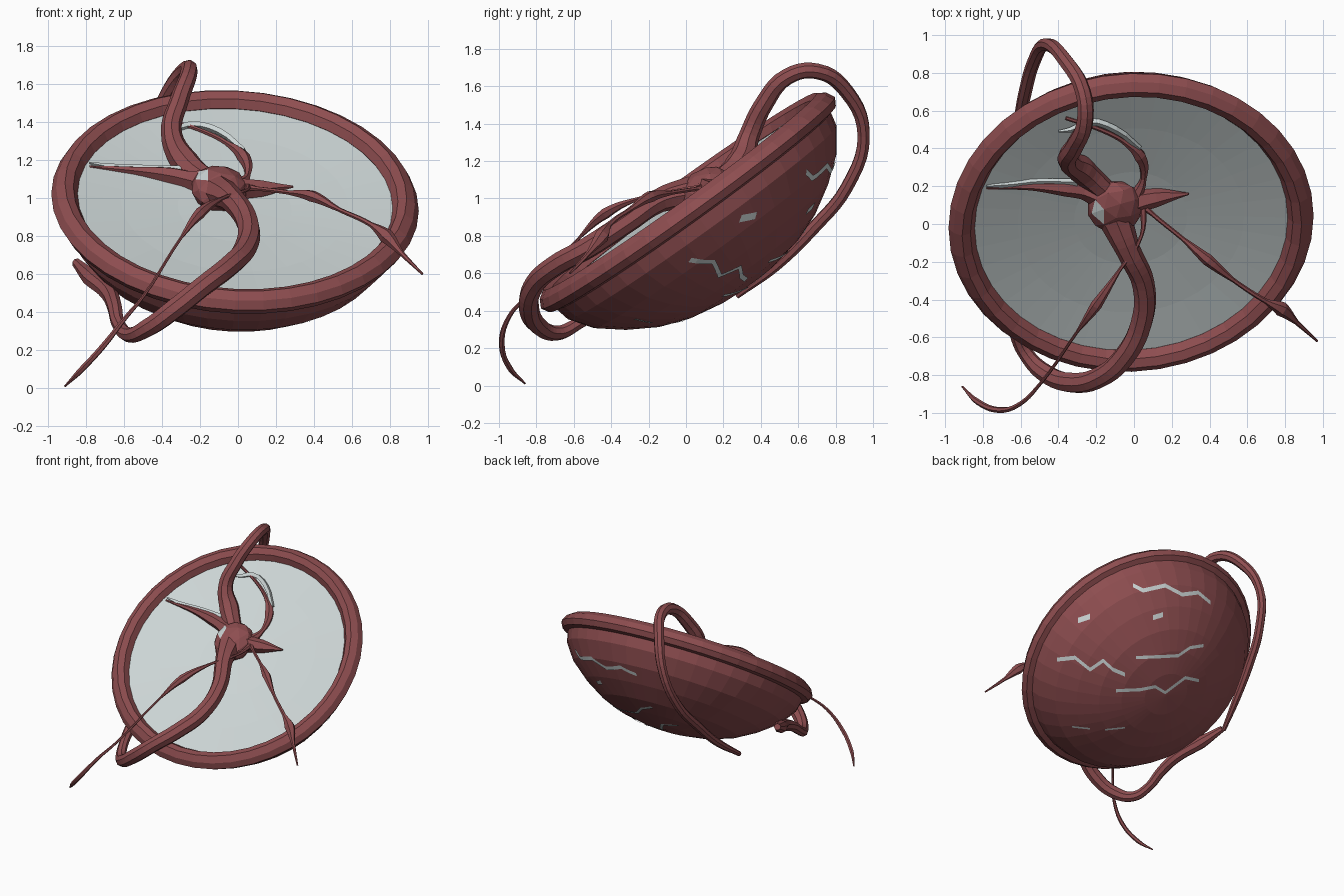
import bpy, bmesh, math
from mathutils import Vector, Matrix
from mathutils.bvhtree import BVHTree

if "Cube" in bpy.data.objects:
    bpy.data.objects.remove(bpy.data.objects["Cube"])


def material(name, col):
    m = bpy.data.materials.new(name)
    m.diffuse_color = (*col, 1)
    m.use_nodes = True
    m.node_tree.nodes["Principled BSDF"].inputs["Base Color"].default_value = m.diffuse_color
    return m


RED = material("dusty red", (0.27, 0.075, 0.08))
PALE = material("pale grey", (0.60, 0.66, 0.66))

# Tilted frame of the dish
N = Vector((0.07, -0.72, 1)).normalized()
X = (Vector((1, 0, 0)) - N * N.x).normalized()
Y = N.cross(X)
FRAME = Matrix.Translation((-0.015, 0.005, 0.985)) @ Matrix((X, Y, N)).transposed().to_4x4()


def add_object(name, mesh, *mats):
    for m in mats:
        mesh.materials.append(m)
    ob = bpy.data.objects.new(name, mesh)
    bpy.context.collection.objects.link(ob)
    return ob


def lathe(name, profile, mat, segs=40, closed=False):
    """Spin (radius, height) points around the dish axis."""
    bm = bmesh.new()
    rings = []
    for r, h in profile:
        if r == 0:
            rings.append([bm.verts.new(FRAME @ Vector((0, 0, h)))] * segs)
        else:
            rings.append([bm.verts.new(FRAME @ Vector((r * math.cos(a), r * math.sin(a), h)))
                          for a in (2 * math.pi * i / segs for i in range(segs))])
    pairs = list(zip(rings, rings[1:])) + ([(rings[-1], rings[0])] if closed else [])
    for a, b in pairs:
        for i in range(segs):
            j = (i + 1) % segs
            quad = list(dict.fromkeys((a[i], a[j], b[j], b[i])))
            bm.faces.new(quad)
    bmesh.ops.recalc_face_normals(bm, faces=bm.faces)
    mesh = bpy.data.meshes.new(name)
    bm.to_mesh(mesh)
    bm.free()
    return add_object(name, mesh, mat)


def tube(name, pts, mat=RED, sides=2, res=5):
    """Tapered tube through (x, y, z, radius) points."""
    cu = bpy.data.curves.new(name, 'CURVE')
    cu.dimensions = '3D'
    cu.bevel_depth = 1
    cu.bevel_resolution = sides
    cu.resolution_u = res
    cu.use_fill_caps = True
    sp = cu.splines.new('BEZIER')
    sp.bezier_points.add(len(pts) - 1)
    for bp, p in zip(sp.bezier_points, pts):
        bp.co = p[:3]
        bp.radius = p[3]
        bp.handle_left_type = bp.handle_right_type = 'AUTO'
    sp.use_smooth = False
    tmp = bpy.data.objects.new("tmp", cu)
    bpy.context.collection.objects.link(tmp)
    dg = bpy.context.evaluated_depsgraph_get()
    dg.update()
    mesh = bpy.data.meshes.new_from_object(tmp.evaluated_get(dg))
    bpy.data.objects.remove(tmp)
    mesh.materials.clear()
    return add_object(name, mesh, mat)


# Bowl, rim and inner disc
bowl = lathe("bowl", [(0.91, -0.03), (0.885, -0.14), (0.80, -0.26), (0.67, -0.365), (0.52, -0.455),
                      (0.36, -0.515), (0.18, -0.55), (0, -0.56)], RED)
lathe("rim", [(0.83, 0.0), (0.855, 0.045), (0.90, 0.065), (0.945, 0.035), (0.968, -0.01),
              (0.945, -0.05), (0.89, -0.065), (0.85, -0.04)], RED, closed=True)
lathe("inner_disc", [(0.86, 0.0), (0.6, -0.025), (0.3, -0.045), (0, -0.05)], PALE)

# Central hub with a pale patch on its upper left
bm = bmesh.new()
bmesh.ops.create_icosphere(bm, subdivisions=2, radius=1)
for f in bm.faces:
    d = f.calc_center_median().normalized()
    f.material_index = int(d.dot(Vector((-0.7, 0.1, 0.7))) > 0.93)
hub_frame = Matrix.Translation((-0.1, 0.09, 1.05)) @ FRAME.to_3x3().to_4x4()
bmesh.ops.transform(bm, verts=bm.verts,
                    matrix=hub_frame @ Matrix.Diagonal((0.15, 0.16, 0.10, 1)))
mesh = bpy.data.meshes.new("hub")
bm.to_mesh(mesh)
bm.free()
add_object("hub", mesh, RED, PALE)

# Thick arms looping over the rim
tube("back_arm", [(-.13, .15, 1.07, .06), (-.28, .29, 1.19, .075), (-.35, .34, 1.34, .055),
                  (-.31, .42, 1.51, .05), (-.26, .54, 1.65, .045), (-.27, .70, 1.68, .042),
                  (-.36, .86, 1.57, .04), (-.46, .95, 1.34, .035), (-.53, .86, 1.06, .035),
                  (-.58, .68, .84, .035), (-.62, .48, .64, .03), (-.67, .27, .48, .018)])
tube("front_arm", [(-.1, .03, 1.03, .09), (-.03, -.14, .99, .065), (.05, -.32, .87, .06),
                   (.04, -.52, .74, .06), (-.05, -.70, .64, .058), (-.18, -.81, .54, .055),
                   (-.33, -.84, .42, .055), (-.47, -.79, .32, .05), (-.57, -.69, .28, .04),
                   (-.625, -.58, .33, .035), (-.65, -.44, .43, .04), (-.68, -.30, .50, .045),
                   (-.77, -.12, .58, .05), (-.85, .04, .66, .025)])

# Thin feelers with swollen joints
tube("right_feeler", [(.0, .14, 1.06, .03), (.1, .05, 1.05, .012), (.26, -.08, 1.03, .012),
                      (.39, -.19, 1.01, .032), (.53, -.30, .94, .012), (.70, -.41, .86, .014),
                      (.78, -.45, .80, .04), (.86, -.52, .71, .014), (.97, -.62, .60, .006)], sides=1)
tube("left_feeler", [(.05, .1, 1.06, .02), (.04, -.06, 1.04, .01), (-.08, -.25, 1.0, .01),
                     (-.2, -.43, .92, .03), (-.3, -.57, .79, .008), (-.5, -.85, .48, .009),
                     (-.6, -.95, .36, .012), (-.71, -.985, .22, .016), (-.83, -.94, .09, .016),
                     (-.91, -.86, .01, .005)], sides=1)

# Limbs lying half sunk in the disc
tube("left_limb", [(-.15, .15, 1.07, .09), (-.27, .18, 1.10, .05), (-.36, .19, 1.12, .045),
                   (-.55, .20, 1.145, .022), (-.78, .19, 1.165, .006)], sides=1)
tube("right_limb", [(-.05, .1, 1.05, .07), (.12, .14, 1.05, .05), (.29, .16, 1.06, .006)], sides=1)
tube("back_limb", [(.0, .13, 1.06, .04), (.05, .24, 1.12, .016), (.03, .36, 1.215, .035),
                   (-.06, .44, 1.29, .014), (-.18, .50, 1.35, .012), (-.36, .56, 1.41, .01)], sides=1)

# Pale torn skin beside the limbs
tube("left_shred", [(-.3, .22, 1.15, .02), (-.5, .225, 1.16, .015), (-.64, .21, 1.16, .02),
                    (-.78, .20, 1.185, .006)], PALE, sides=0, res=3)
tube("back_shred", [(.03, .40, 1.25, .015), (-.1, .50, 1.35, .02), (-.24, .54, 1.385, .02),
                    (-.33, .50, 1.365, .015), (-.4, .49, 1.36, .006)], PALE, sides=0, res=3)

# Pale cracks on the bowl: drawn in an oblique plane and projected on the shell
az, el, unit = math.radians(50), math.radians(30), 131
right = Vector((-math.sin(az), math.cos(az), 0))
look = Vector((math.cos(az) * math.cos(el), math.sin(az) * math.cos(el), -math.sin(el)))
up = Vector((math.cos(az) * math.sin(el), math.sin(az) * math.sin(el), math.cos(el)))
bm = bmesh.new()
bm.from_mesh(bowl.data)
tree = BVHTree.FromBMesh(bm)
bm.free()


def project(u, v):
    o = Vector((0, 0, 0.86)) + right * (u / unit) - up * (v / unit) + look * 4
    hit, nor, _, _ = tree.ray_cast(o, -look)
    if hit is None:
        return None
    return hit + nor * (0.006 if nor.dot(look) > 0 else -0.006)


cracks = [
    (2, [(-1, -87), (9, -82), (31, -87), (48, -78), (64, -80), (76, -70)]),
    (2, [(-77, -13), (-59, -15), (-44, -3), (-31, -12), (-21, -3), (-9, 2)]),
    (1.6, [(2, -15), (26, -16), (44, -17), (56, -25), (69, -27)]),
    (1.6, [(-18, 18), (6, 17), (21, 14), (31, 20), (51, 5), (65, 8)]),
    (0.8, [(-62, 54), (-44, 56)]), (0.8, [(-29, 57), (-9, 55)]),
    (2.8, [(-56, -52), (-44, -56)]), (2.5, [(19, -55), (29, -58)]),
]
bm = bmesh.new()
for w, pts in cracks:
    for (u0, v0), (u1, v1) in zip(pts, pts[1:]):
        for k in range(4):
            a, b = k / 4, (k + 1) / 4
            corners = [(u0 + (u1 - u0) * t, v0 + (v1 - v0) * t + s)
                       for t, s in ((a, w), (b, w), (b, -w), (a, -w))]
            ps = [project(*c) for c in corners]
            if all(ps):
                bm.faces.new([bm.verts.new(p) for p in ps])
mesh = bpy.data.meshes.new("bowl_cracks")
bm.to_mesh(mesh)
bm.free()
add_object("bowl_cracks", mesh, PALE)
